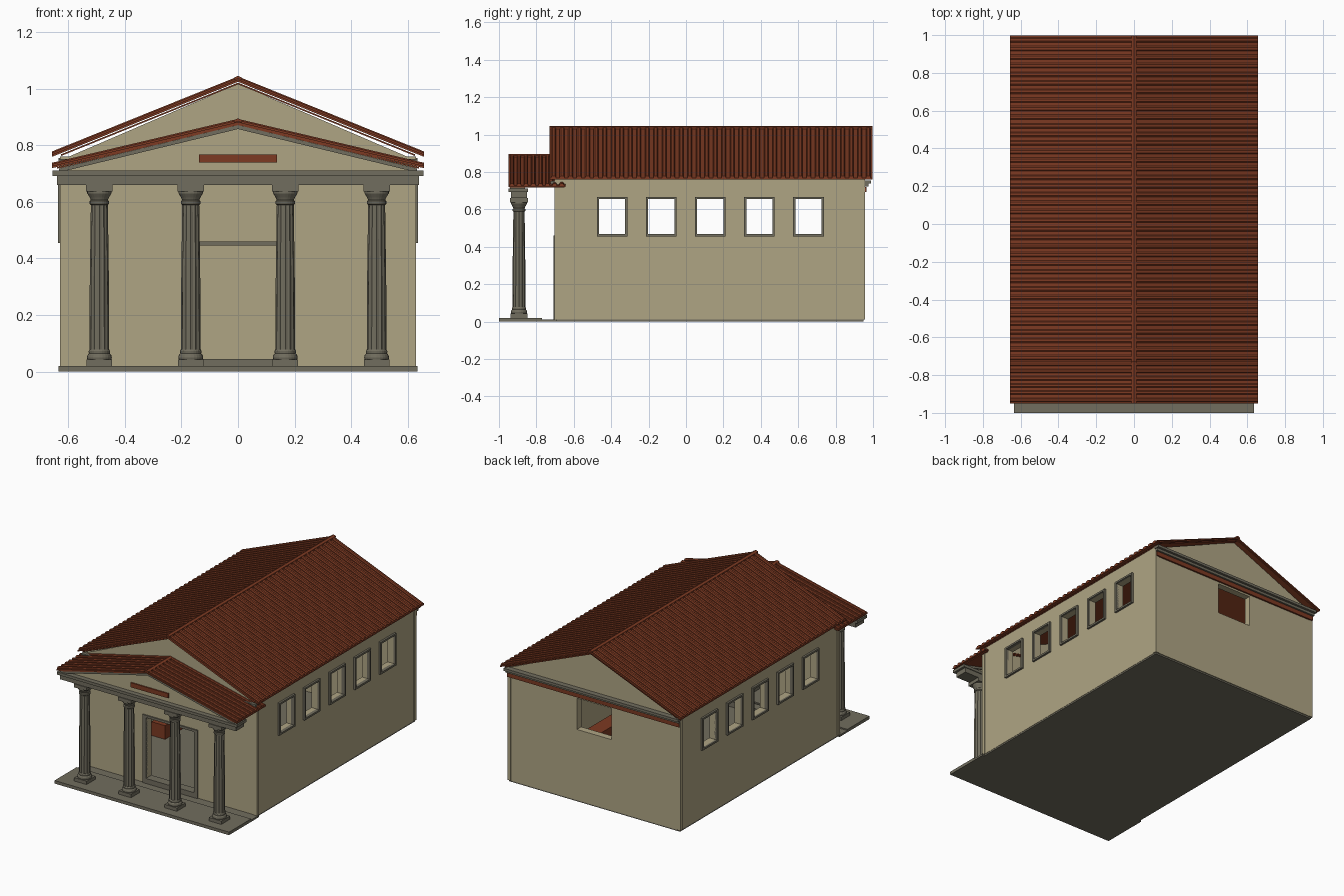
import bpy, bmesh, math

cube = bpy.data.objects.get("Cube")
if cube:
    bpy.data.objects.remove(cube, do_unlink=True)


def material(name, rgb):
    m = bpy.data.materials.new(name)
    m.use_nodes = True
    m.diffuse_color = (*rgb, 1)
    m.node_tree.nodes["Principled BSDF"].inputs["Base Color"].default_value = (*rgb, 1)
    return m


PLASTER = material("plaster beige", (0.43, 0.376, 0.231))
STONE = material("stone grey", (0.165, 0.153, 0.112))
TILE = material("terracotta red", (0.205, 0.042, 0.016))


def finish(name, bm, mat):
    bmesh.ops.recalc_face_normals(bm, faces=bm.faces)
    mesh = bpy.data.meshes.new(name)
    bm.to_mesh(mesh)
    bm.free()
    mesh.materials.append(mat)
    obj = bpy.data.objects.new(name, mesh)
    bpy.context.collection.objects.link(obj)
    return obj


def loft(bm, rings):
    # Skin a list of closed rings and cap both ends
    rows = [[bm.verts.new(p) for p in ring] for ring in rings]
    n = len(rows[0])
    for a, b in zip(rows, rows[1:]):
        for i in range(n):
            bm.faces.new((a[i], a[(i + 1) % n], b[(i + 1) % n], b[i]))
    bm.faces.new(rows[0])
    bm.faces.new(rows[-1][::-1])


def add_box(bm, x0, x1, y0, y1, z0, z1):
    loft(bm, [[(x0, y0, z), (x1, y0, z), (x1, y1, z), (x0, y1, z)] for z in (z0, z1)])


def boxes(name, mat, *sizes):
    bm = bmesh.new()
    for s in sizes:
        add_box(bm, *s)
    return finish(name, bm, mat)


def gable(name, mat, pts, y0, y1):
    bm = bmesh.new()
    loft(bm, [[(x, y, z) for x, z in pts] for y in (y0, y1)])
    return finish(name, bm, mat)


def add_chevron(bm, section, half, apex, eave):
    # Sweep a (y, dz) section from one eave over the ridge to the other
    loft(bm, [[(x, y, z + dz) for y, dz in section]
              for x, z in ((-half, eave), (0, apex), (half, eave))])


def slab(name, mat, y0, y1, thick, half, apex, eave):
    bm = bmesh.new()
    add_chevron(bm, [(y0, 0), (y1, 0), (y1, -thick), (y0, -thick)], half, apex, eave)
    return finish(name, bm, mat)


def tiled_roof(name, y0, y1, count, half, apex, eave):
    # Thin pan sheet with rounded cover ribs running down both slopes
    slab(name + "_sheet", TILE, y0, y1, 0.008, half, apex - 0.011, eave - 0.011)
    bm = bmesh.new()
    step = (y1 - y0) / count
    r = step * 0.29
    for i in range(count):
        y = y0 + step * (i + 0.5)
        section = [(y - r, -0.014), (y - r, -0.005), (y - r * 0.5, 0),
                   (y + r * 0.5, 0), (y + r, -0.005), (y + r, -0.014)]
        add_chevron(bm, section, half, apex, eave)
    finish(name + "_ribs", bm, TILE)
    slab(name + "_ridge_cap", TILE, y0, y1, 0.01, 0.014, apex + 0.002, apex - 0.004)


# Floors
boxes("porch_floor", STONE, (-0.635, 0.635, -1, -0.77, 0, 0.02),
      (-0.635, 0.635, -0.77, -0.69, 0, 0.012))
boxes("hall_floor", STONE, (-0.622, 0.622, -0.695, 0.95, 0, 0.01))

# Side walls with five windows each, and their frames
W, T, TOP = 0.624, 0.045, 0.76
FRONT, BACK = -0.70, 0.955
WZ0, WZ1, WH = 0.467, 0.655, 0.07
centres = [-0.395 + 0.2625 * i for i in range(5)]
for side, s in (("right", -1), ("left", 1)):
    xa, xb = sorted((s * W, s * (W - T)))
    edges = [FRONT + 0.01] + [c + d for c in centres for d in (-WH, WH)] + [BACK - 0.01]
    parts = [(xa, xb, edges[0], edges[-1], 0.01, WZ0), (xa, xb, edges[0], edges[-1], WZ1, TOP)]
    parts += [(xa, xb, edges[i], edges[i + 1], WZ0, WZ1) for i in range(0, len(edges), 2)]
    boxes(side + "_wall", PLASTER, *parts)
    fa, fb = sorted((s * 0.615, s * 0.637))
    f = 0.012
    frames = []
    for c in centres:
        a, b = c - WH, c + WH
        frames += [(fa, fb, a - f, a, WZ0 - f, WZ1 + f), (fa, fb, b, b + f, WZ0 - f, WZ1 + f),
                   (fa, fb, a, b, WZ0 - f, WZ0), (fa, fb, a, b, WZ1, WZ1 + f)]
    boxes(side + "_window_frames", STONE, *frames)
    # Corner posts and a low bench inside
    pa, pb = sorted((s * 0.605, s * 0.629))
    boxes(side + "_corner_posts", PLASTER, (pa, pb, FRONT - 0.003, FRONT + 0.02, 0.01, TOP),
          (pa, pb, BACK - 0.02, BACK + 0.003, 0.01, TOP))
    ba, bb = sorted((s * 0.44, s * 0.54))
    boxes(side + "_bench", TILE, (ba, bb, -0.13, 0.35, 0.01, 0.1))

# Front wall with the doorway
D, DZ = 0.175, 0.445
boxes("front_wall", PLASTER, (-W, -D, FRONT, FRONT + T, 0.01, TOP),
      (D, W, FRONT, FRONT + T, 0.01, TOP), (-D, D, FRONT, FRONT + T, DZ, TOP))
boxes("door_frame", STONE, (-0.2, -D, -0.708, -0.65, 0.01, 0.46),
      (D, 0.2, -0.708, -0.65, 0.01, 0.46), (-D, D, -0.708, -0.65, DZ, 0.46),
      (-D, D, -0.708, -0.65, 0.01, 0.045))

# Rear wall with one opening
RX, RZ0, RZ1 = 0.125, 0.475, 0.68
boxes("rear_wall", PLASTER, (-W, W, BACK - T, BACK, 0.01, RZ0), (-W, W, BACK - T, BACK, RZ1, TOP),
      (-W, -RX, BACK - T, BACK, RZ0, RZ1), (RX, W, BACK - T, BACK, RZ0, RZ1))

# Gables and horizontal cornices of the hall
triangle = [(-0.62, 0.75), (0.62, 0.75), (0, 1.017)]
gable("front_gable", PLASTER, triangle, FRONT, FRONT + T)
gable("rear_gable", PLASTER, triangle, BACK - T, BACK)
boxes("rear_cornice", STONE, (-0.635, 0.635, BACK, 0.99, 0.738, 0.755),
      (-0.63, 0.63, BACK, 0.975, 0.722, 0.738))
boxes("rear_red_band", TILE, (-0.625, 0.625, BACK, 0.966, 0.692, 0.72))
boxes("front_cornice", STONE, (-0.635, 0.635, -0.725, FRONT, 0.735, 0.752))

# Roofs
tiled_roof("main_roof", -0.73, 0.997, 38, 0.657, 1.043, 0.778)
slab("main_roof_lining", TILE, -0.725, 0.99, 0.006, 0.625, 1.021, 0.768)
tiled_roof("porch_roof", -0.95, -0.645, 8, 0.657, 0.893, 0.738)
slab("porch_roof_lining", TILE, -0.945, -0.65, 0.005, 0.64, 0.876, 0.722)

# Porch beam, pediment and sign plate
boxes("porch_beam", STONE, (-0.64, 0.64, -0.935, -0.85, 0.66, 0.692),
      (-0.655, 0.655, -0.948, -0.845, 0.692, 0.71))
gable("pediment", PLASTER, [(-0.61, 0.71), (0.61, 0.71), (0, 0.86)], -0.915, -0.87)
slab("pediment_raking_cornice", STONE, -0.94, -0.86, 0.014, 0.633, 0.871, 0.718)
boxes("sign_plate", TILE, (-0.137, 0.137, -0.923, -0.915, 0.738, 0.768))


# Fluted columns: square plinth, turned base, tapered shaft, turned capital, square top
def ring(cx, cy, r, z, n=24, flute=0.0):
    return [(cx + (r - flute * (i % 2)) * math.cos(math.tau * i / n),
             cy + (r - flute * (i % 2)) * math.sin(math.tau * i / n), z) for i in range(n)]


CY = -0.893
BASE = [(0.042, 0.042), (0.044, 0.05), (0.042, 0.058), (0.037, 0.064), (0.038, 0.072), (0.035, 0.078)]
CAPITAL = [(0.029, 0.588), (0.034, 0.592), (0.034, 0.602), (0.030, 0.606),
           (0.034, 0.615), (0.043, 0.63), (0.043, 0.637)]
for k, cx in enumerate((-0.49, -0.167, 0.167, 0.49)):
    bm = bmesh.new()
    add_box(bm, cx - 0.045, cx + 0.045, CY - 0.045, CY + 0.045, 0.02, 0.042)
    add_box(bm, cx - 0.047, cx + 0.047, CY - 0.047, CY + 0.047, 0.637, 0.66)
    loft(bm, [ring(cx, CY, r, z) for r, z in BASE])
    loft(bm, [ring(cx, CY, r, z, flute=0.003) for r, z in ((0.035, 0.076), (0.034, 0.3), (0.030, 0.59))])
    loft(bm, [ring(cx, CY, r, z) for r, z in CAPITAL])
    finish("column_%d" % (k + 1), bm, STONE)
